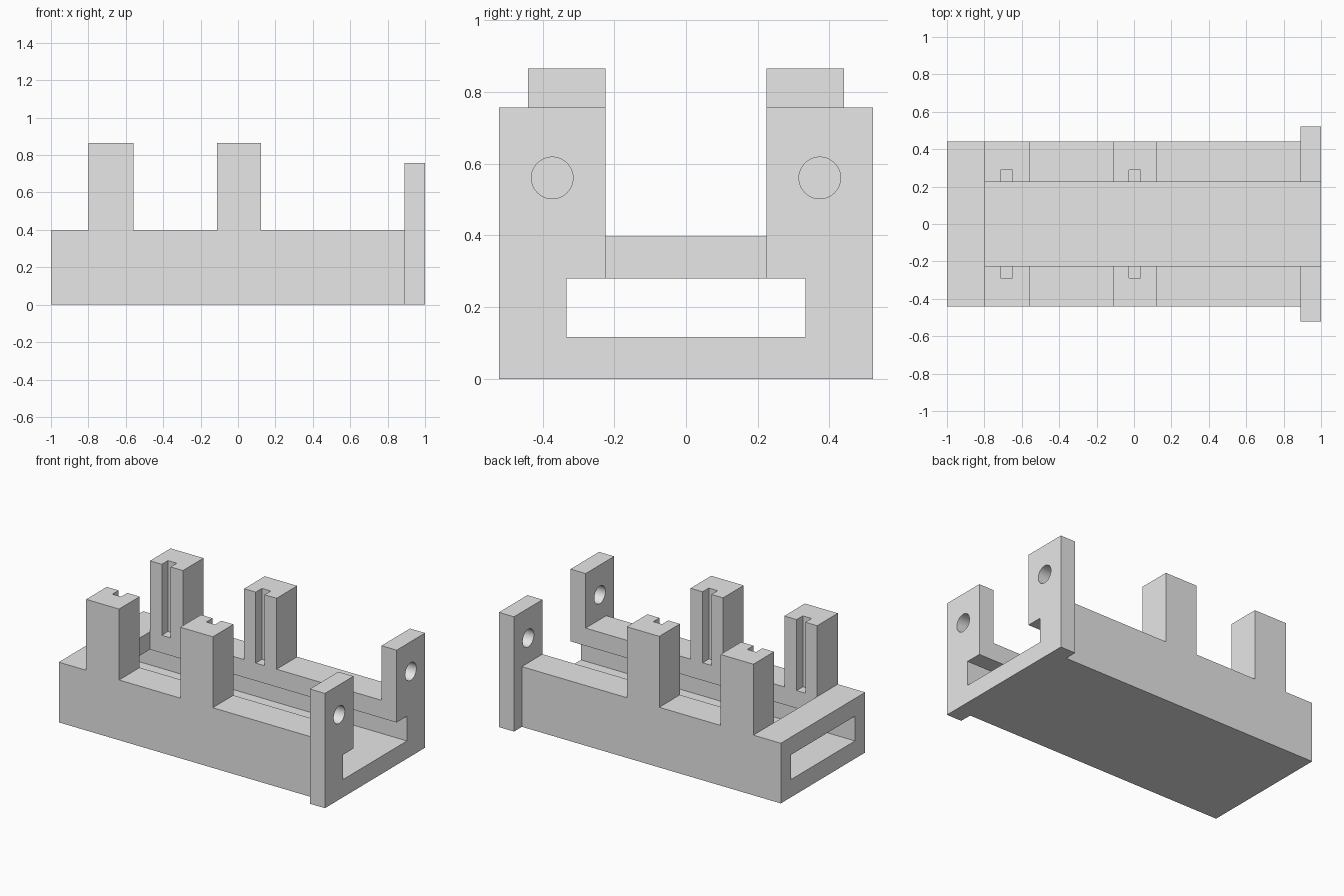
import bpy
import math

cube = bpy.data.objects.get("Cube")
if cube:
    bpy.data.objects.remove(cube, do_unlink=True)

# Main dimensions
WIDE, BODY, INNER, SLOT = 0.522, 0.44, 0.225, 0.333
RAIL, TOP, PLATE_TOP = 0.397, 0.865, 0.757
SLOT_LOW, SLOT_HIGH = 0.117, 0.28
PLATE_X = 0.89
OUT = 1.2

grey = bpy.data.materials.new("light grey")
grey.use_nodes = True
grey.diffuse_color = (0.8, 0.8, 0.8, 1)
grey.node_tree.nodes["Principled BSDF"].inputs["Base Color"].default_value = (0.8, 0.8, 0.8, 1)


def box(name, x, y, z):
    """Box spanning the given (low, high) ranges."""
    spans = (x, y, z)
    bpy.ops.mesh.primitive_cube_add(size=1, location=[(a + b) / 2 for a, b in spans])
    obj = bpy.context.object
    obj.name = name
    obj.scale = [b - a for a, b in spans]
    bpy.ops.object.transform_apply(location=True, rotation=True, scale=True)
    obj.data.materials.append(grey)
    return obj


def cut(target, cutter):
    """Subtract the cutter from the target and discard it."""
    mod = target.modifiers.new("cut", 'BOOLEAN')
    mod.operation = 'DIFFERENCE'
    mod.solver = 'EXACT'
    mod.object = cutter
    bpy.context.view_layer.objects.active = target
    bpy.ops.object.modifier_apply(modifier=mod.name)
    bpy.data.objects.remove(cutter, do_unlink=True)


# Solid blank, carved into the tray, posts and end plate
tray = box("mounting_tray", (-1, 1), (-WIDE, WIDE), (0, TOP))

# Narrow the body behind the end plate
for side in (-1, 1):
    y = sorted((side * BODY, side * OUT))
    cut(tray, box("side_cutter", (-OUT, PLATE_X), y, (-OUT, OUT)))

# Lower the end plate, then the rails between the posts
cut(tray, box("plate_cutter", (0.5, OUT), (-OUT, OUT), (PLATE_TOP, OUT)))
for x in ((-OUT, -0.8), (-0.56, -0.113), (0.124, PLATE_X)):
    cut(tray, box("rail_cutter", x, (-OUT, OUT), (RAIL, OUT)))

# Wide slot through the full length, and the open channel above it
cut(tray, box("slot_cutter", (-OUT, OUT), (-SLOT, SLOT), (SLOT_LOW, SLOT_HIGH)))
cut(tray, box("channel_cutter", (-0.8, OUT), (-INNER, INNER), (0.2, OUT)))

for side in (-1, 1):
    # Vertical grooves in the inner faces of the posts
    for x in (-0.682, 0.004):
        y = sorted((side * 0.2, side * 0.29))
        cut(tray, box("groove_cutter", (x - 0.032, x + 0.032), y, (RAIL, OUT)))
    # Round screw holes through the end plate
    bpy.ops.mesh.primitive_cylinder_add(
        vertices=48, radius=0.058, depth=0.3,
        location=(0.95, side * 0.373, 0.56), rotation=(0, math.pi / 2, 0))
    drill = bpy.context.object
    drill.data.materials.append(grey)
    cut(tray, drill)

bpy.ops.object.select_all(action='DESELECT')
tray.select_set(True)
bpy.context.view_layer.objects.active = tray
bpy.ops.object.shade_smooth_by_angle(angle=math.radians(30))
